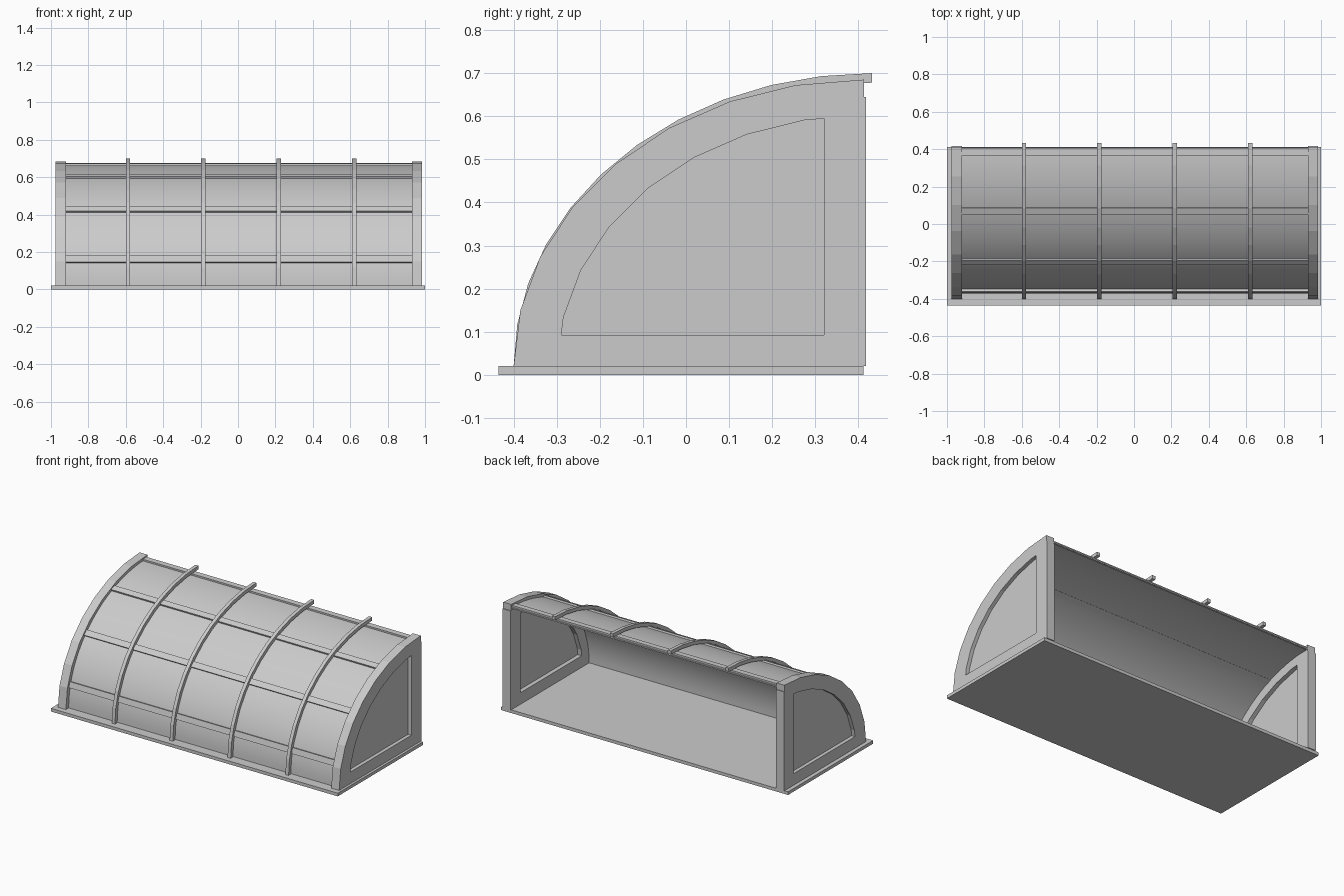
import bpy, bmesh, math
from mathutils import Matrix

if "Cube" in bpy.data.objects:
    bpy.data.objects.remove(bpy.data.objects["Cube"])

CX = 0.005   # the canopy sits very slightly right of the base centre


def finish(bm, name, smooth=False):
    bmesh.ops.recalc_face_normals(bm, faces=bm.faces)
    me = bpy.data.meshes.new(name)
    bm.to_mesh(me)
    bm.free()
    ob = bpy.data.objects.new(name, me)
    bpy.context.collection.objects.link(ob)
    if smooth:
        bpy.context.view_layer.objects.active = ob
        ob.select_set(True)
        bpy.ops.object.shade_smooth_by_angle(angle=math.radians(30))
        ob.select_set(False)
    return ob


def box(name, x0, x1, y0, y1, z0, z1, tilt=0):
    bm = bmesh.new()
    m = (Matrix.Translation(((x0 + x1) / 2, (y0 + y1) / 2, (z0 + z1) / 2))
         @ Matrix.Rotation(tilt, 4, 'X')
         @ Matrix.Diagonal((x1 - x0, y1 - y0, z1 - z0, 1)))
    bmesh.ops.create_cube(bm, size=1, matrix=m)
    return finish(bm, name)


def arc(cy, a, b, n, end=90):
    """Quarter ellipse from the front foot up to the back top, as (y, z)."""
    ts = [math.radians(end * k / n) for k in range(n + 1)]
    return [(cy - a * math.cos(t), 0.02 + b * math.sin(t)) for t in ts]


def strip(name, outer, inner, x0, x1, smooth=False):
    """Solid curved band between two arcs, from x0 to x1."""
    bm = bmesh.new()
    rings = [[bm.verts.new((x, y, z)) for x, (y, z) in
              ((x0, o), (x1, o), (x1, i), (x0, i))] for o, i in zip(outer, inner)]
    for r, s in zip(rings, rings[1:]):
        for k in range(4):
            j = (k + 1) % 4
            bm.faces.new((r[k], r[j], s[j], s[k]))
    bm.faces.new(rings[0])
    bm.faces.new(rings[-1])
    return finish(bm, name, smooth)


def plate(name, profile, x0, x1):
    """Flat side panel extruded along x."""
    bm = bmesh.new()
    f = bm.faces.new([bm.verts.new((x0, y, z)) for y, z in profile])
    g = bmesh.ops.extrude_face_region(bm, geom=[f])
    bmesh.ops.translate(bm, vec=(x1 - x0, 0, 0),
                        verts=[v for v in g['geom'] if isinstance(v, bmesh.types.BMVert)])
    return finish(bm, name)


# Base board
box("base_board", -1, 1, -0.435, 0.412, 0, 0.02)

# End frames: curved arch, back post, bottom rail and recessed panel
for side, s in (("left", -1), ("right", 1)):
    x0, x1 = sorted((CX + s * 0.925, CX + s * 0.98))
    strip(side + "_arch", arc(0.413, 0.813, 0.665, 8), arc(0.413, 0.711, 0.582, 8), x0, x1)
    box(side + "_back_post", x0, x1, 0.32, 0.418, 0.02, 0.645)
    box(side + "_bottom_rail", x0, x1, -0.31, 0.33, 0.02, 0.093)
    p0, p1 = sorted((CX + s * 0.952, CX + s * 0.957))
    plate(side + "_panel", arc(0.413, 0.75, 0.61, 8) + [(0.413, 0.02)], p0, p1)

# Curved cover sheet
strip("cover_sheet", arc(0.41, 0.782, 0.645, 32), arc(0.41, 0.774, 0.637, 32),
      CX - 0.93, CX + 0.93, True)

# Lengthwise rails following the curve
for i, deg in enumerate((12.6, 39, 64.4, 88.2)):
    t = math.radians(deg)
    y, z = 0.41 - 0.784 * math.cos(t), 0.02 + 0.645 * math.sin(t)
    slope = math.atan2(0.645 * math.cos(t), 0.784 * math.sin(t))
    box(f"long_rail_{i + 1}", CX - 0.93, CX + 0.93,
        y - 0.018, y + 0.018, z - 0.01, z + 0.01, slope)

# Slim curved ribs over the cover
for i in range(4):
    x = -0.589 + i * 0.4035
    strip(f"rib_{i + 1}", arc(0.432, 0.832, 0.68, 11), arc(0.432, 0.81, 0.658, 11),
          x - 0.011, x + 0.011)
